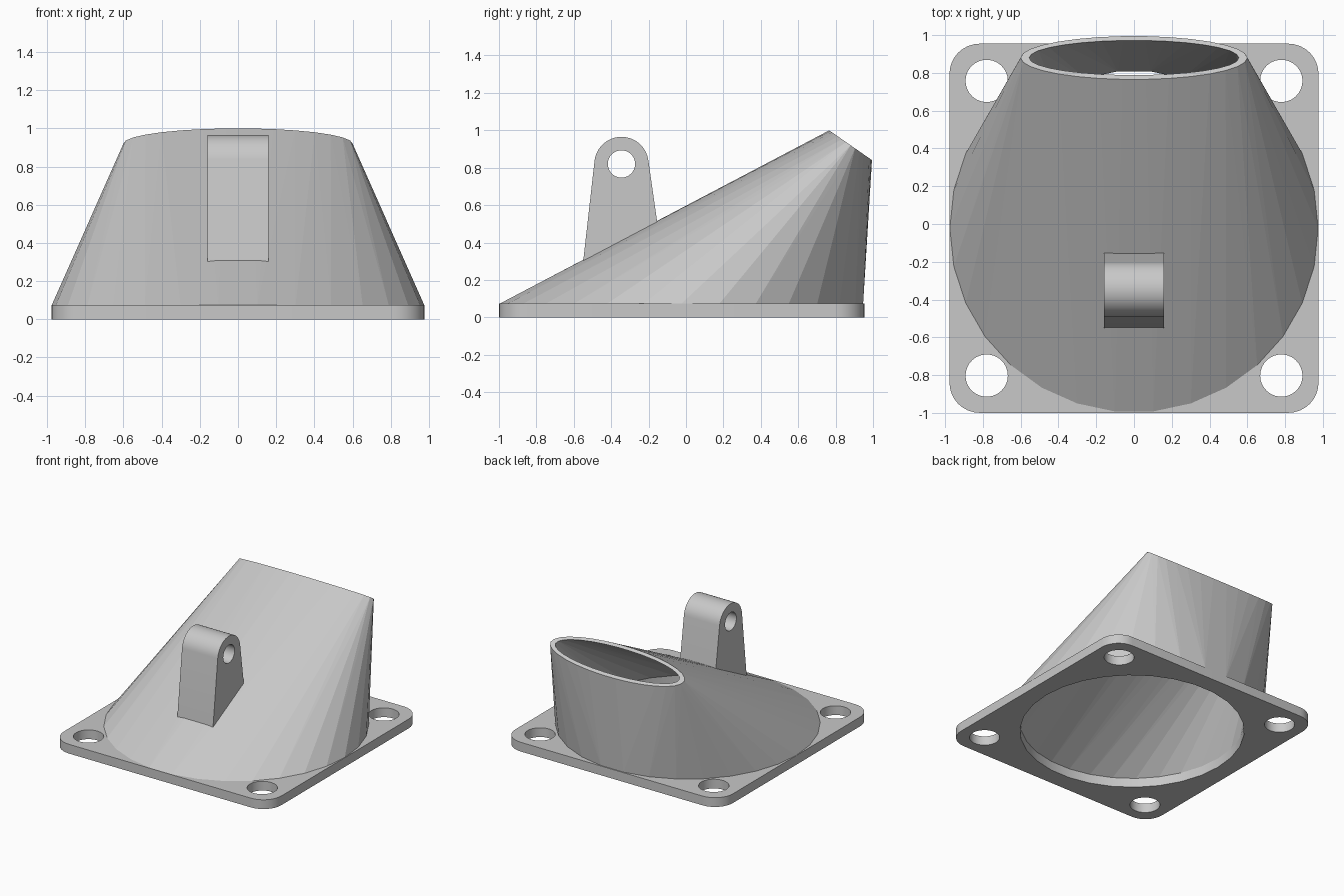
import bpy, bmesh
from math import sin, cos, pi, radians
from mathutils import Vector

if "Cube" in bpy.data.objects:
    bpy.data.objects.remove(bpy.data.objects["Cube"], do_unlink=True)

SEG = 30            # sides of the duct
CY = -0.0225        # centre of the flange in y
T = 0.075           # flange thickness

grey = bpy.data.materials.new("light grey")
grey.use_nodes = True
grey.diffuse_color = (0.58, 0.58, 0.58, 1)
grey.node_tree.nodes["Principled BSDF"].inputs["Base Color"].default_value = grey.diffuse_color


def add_object(name, mesh):
    ob = bpy.data.objects.new(name, mesh)
    bpy.context.collection.objects.link(ob)
    mesh.materials.clear()
    mesh.materials.append(grey)
    return ob


def arc(cx, cy, r, start, end, n):
    angles = [radians(start + (end - start) * i / n) for i in range(n + 1)]
    return [(cx + r * cos(a), cy + r * sin(a)) for a in angles]


def circle(cx, cy, r, n):
    return arc(cx, cy, r, 0, 360, n)[:-1]


def extruded_plate(name, outlines, thickness):
    """Fill an outline with holes and extrude it evenly along local z."""
    curve = bpy.data.curves.new(name, 'CURVE')
    curve.dimensions = '2D'
    curve.fill_mode = 'BOTH'
    curve.extrude = thickness / 2
    for pts in outlines:
        spline = curve.splines.new('POLY')
        spline.points.add(len(pts) - 1)
        for p, (u, v) in zip(spline.points, pts):
            p.co = (u, v, 0, 1)
        spline.use_cyclic_u = True
    helper = bpy.data.objects.new(name + "_outline", curve)
    bpy.context.collection.objects.link(helper)
    graph = bpy.context.evaluated_depsgraph_get()
    mesh = bpy.data.meshes.new_from_object(helper.evaluated_get(graph))
    bpy.data.objects.remove(helper, do_unlink=True)

    bm = bmesh.new()
    bm.from_mesh(mesh)
    bmesh.ops.remove_doubles(bm, verts=bm.verts, dist=1e-5)
    bmesh.ops.recalc_face_normals(bm, faces=bm.faces)
    bm.to_mesh(mesh)
    bm.free()
    ob = add_object(name, mesh)
    bpy.ops.object.select_all(action='DESELECT')
    ob.select_set(True)
    bpy.context.view_layer.objects.active = ob
    bpy.ops.object.shade_smooth_by_angle(angle=radians(30))
    return ob


# Flange: rounded square with a duct opening and four bolt holes
half, corner, bolt = 0.977, 0.16, 0.78
outline = []
for i, (sx, sy) in enumerate([(1, 1), (-1, 1), (-1, -1), (1, -1)]):
    outline += arc(sx * (half - corner), sy * (half - corner), corner,
                   90 * i, 90 * i + 90, 8)
holes = [circle(sx * bolt, sy * bolt, 0.112, SEG) for sx in (1, -1) for sy in (1, -1)]
flange = extruded_plate("flange", [outline, circle(0, 0, 0.835, SEG)] + holes, T)
flange.location = (0, CY, T / 2)

# Lug: tapered ear with a rounded top and a pin hole
ear = [(-0.553, 0.27), (-0.15, 0.48)] + arc(-0.345, 0.82, 0.145, 7, 173, 20)
lug = extruded_plate("lug", [ear, circle(-0.345, 0.82, 0.073, SEG)], 0.32)
lug.rotation_euler = (pi / 2, 0, pi / 2)

# Duct: hollow hull from the round base to the tilted oval mouth
mouth = Vector((0, 0.88, 0.92))
tilt = Vector((0, 0.115, -0.08)).normalized()
bm = bmesh.new()


def duct_skin(base_r, mouth_x, mouth_t, inward):
    base = [bm.verts.new((x, y, T)) for x, y in circle(0, CY, base_r, SEG)]
    rim = [bm.verts.new(mouth + Vector((x * mouth_x, 0, 0)) + tilt * (y * mouth_t))
           for x, y in circle(0, 0, 1, SEG)]
    res = bmesh.ops.convex_hull(bm, input=base + rim)
    faces = [f for f in res["geom"] if isinstance(f, bmesh.types.BMFace)]
    bmesh.ops.recalc_face_normals(bm, faces=faces)
    caps = [f for f in faces if all(v in base for v in f.verts) or all(v in rim for v in f.verts)]
    if inward:
        bmesh.ops.reverse_faces(bm, faces=faces)
    bmesh.ops.delete(bm, geom=caps, context='FACES')
    return rim


outer = duct_skin(0.975, 0.6, 0.14, False)
inner = duct_skin(0.835, 0.555, 0.112, True)
facing = tilt.cross(Vector((1, 0, 0)))
if facing.z < 0:
    facing = -facing
for i in range(SEG):
    j = (i + 1) % SEG
    lip = bm.faces.new((outer[i], outer[j], inner[j], inner[i]))
    lip.normal_update()
    if lip.normal.dot(facing) < 0:
        lip.normal_flip()
mesh = bpy.data.meshes.new("duct")
bm.to_mesh(mesh)
bm.free()
add_object("duct", mesh)
